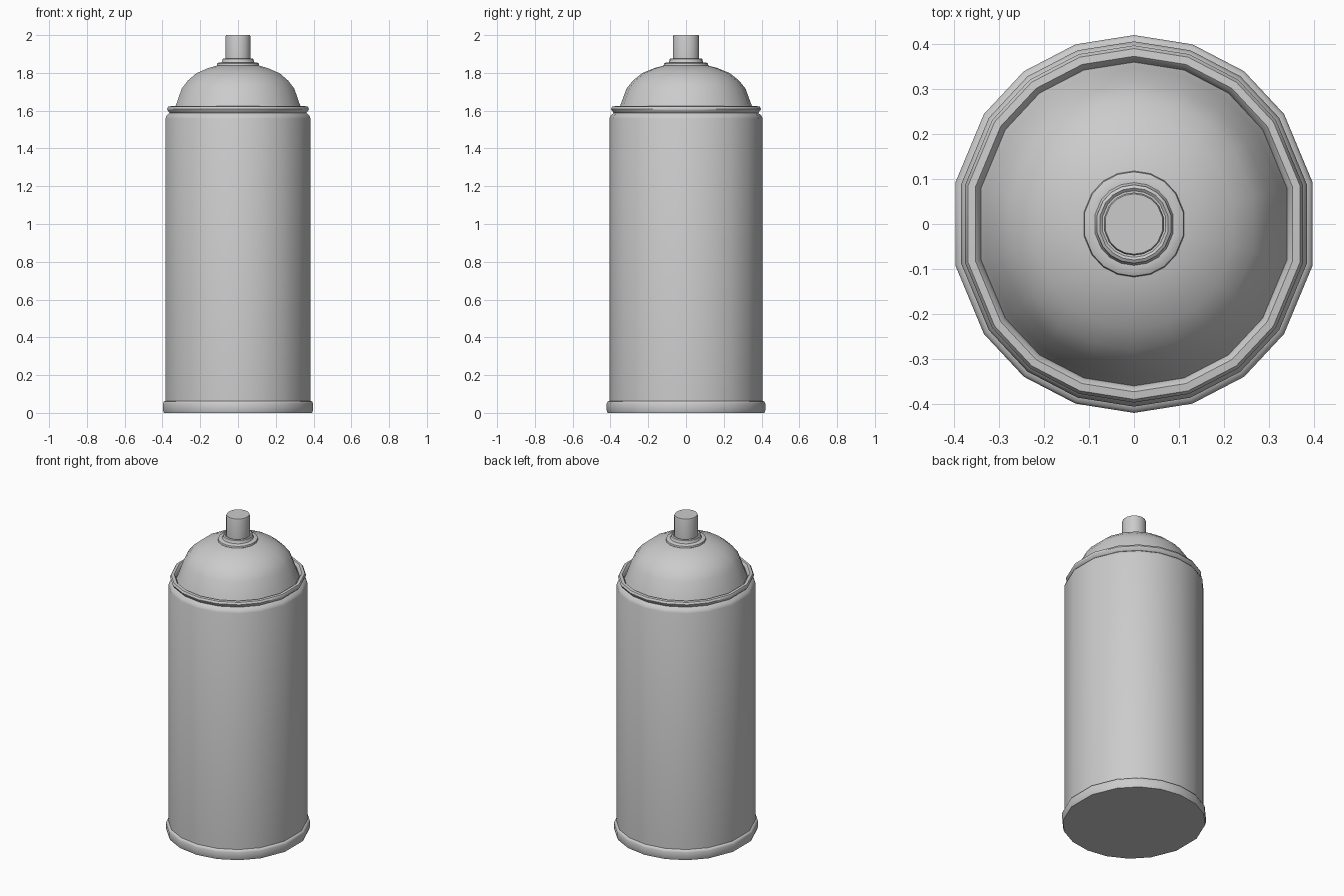
import bpy, bmesh
from math import sin, cos, radians

if "Cube" in bpy.data.objects:
    bpy.data.objects.remove(bpy.data.objects["Cube"])

# Low-poly cross-section: (angle from the y axis, radius factor) for one quarter
QUARTER = [(0, 1.0), (18, 1.0), (35.8, 0.997), (53.8, 0.985), (77, 0.971)]
right = QUARTER + [(180 - a, f) for a, f in reversed(QUARTER)]
RING = right + [(360 - a, f) for a, f in reversed(right[1:-1])]
UNIT = [(-f * sin(radians(a)), f * cos(radians(a))) for a, f in RING]


def turned(name, profile, angle=35):
    """Sweep a (radius, z) profile round the cross-section, capped at both ends."""
    bm = bmesh.new()
    rings = [[bm.verts.new((x * r, y * r, z)) for x, y in UNIT] for r, z in profile]
    n = len(UNIT)
    for lo, hi in zip(rings, rings[1:]):
        for i in range(n):
            j = (i + 1) % n
            bm.faces.new((lo[i], lo[j], hi[j], hi[i]))
    bm.faces.new(rings[0][::-1])
    bm.faces.new(rings[-1])
    bmesh.ops.recalc_face_normals(bm, faces=bm.faces[:])
    mesh = bpy.data.meshes.new(name)
    bm.to_mesh(mesh)
    bm.free()
    obj = bpy.data.objects.new(name, mesh)
    bpy.context.collection.objects.link(obj)
    bpy.ops.object.select_all(action='DESELECT')
    bpy.context.view_layer.objects.active = obj
    obj.select_set(True)
    bpy.ops.object.shade_smooth_by_angle(angle=radians(angle))
    return obj


# Can body with bottom rim, shoulder and rolled top rim
turned("can_body", [
    (0.415, 0.0), (0.42, 0.015), (0.42, 0.05), (0.415, 0.06), (0.406, 0.063),
    (0.406, 1.558), (0.399, 1.575), (0.382, 1.588),
    (0.393, 1.60), (0.397, 1.61), (0.39, 1.622), (0.373, 1.624),
    (0.364, 1.615), (0.36, 1.60)], 50)

# Domed shoulder
turned("dome", [
    (0.362, 1.595), (0.347, 1.63), (0.315, 1.717), (0.28, 1.76),
    (0.233, 1.798), (0.165, 1.826), (0.105, 1.842)], 40)

# Valve cup: lower flange and raised collar
turned("valve_cup", [
    (0.112, 1.832), (0.118, 1.84), (0.116, 1.85), (0.105, 1.855), (0.092, 1.855),
    (0.089, 1.86), (0.087, 1.873), (0.08, 1.877), (0.074, 1.872)], 40)

# Spray nozzle
turned("nozzle", [(0.07, 1.86), (0.07, 1.99), (0.067, 2.0)], 40)
